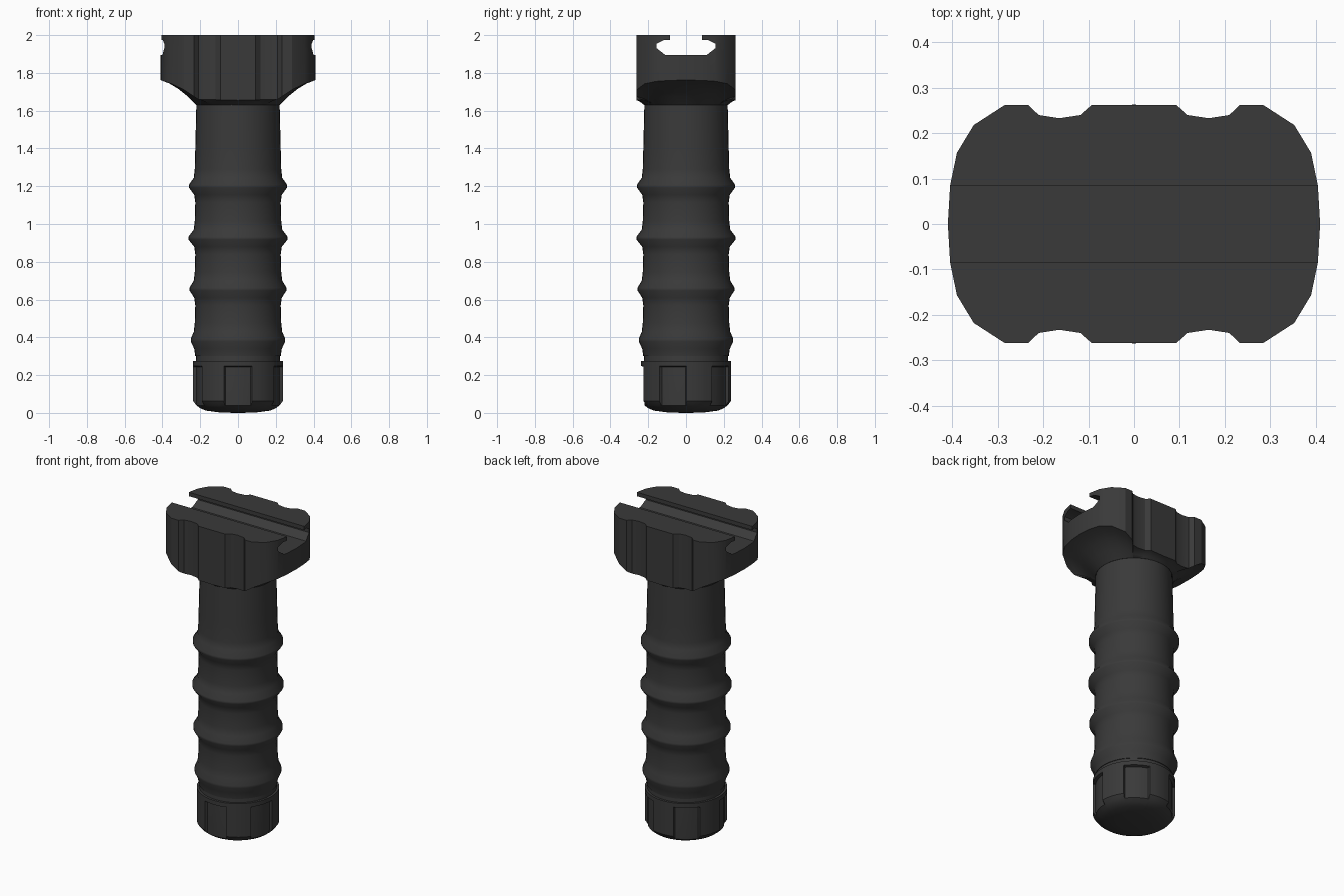
import bpy, bmesh
from math import sin, cos, radians, atan2, tau

if "Cube" in bpy.data.objects:
    bpy.data.objects.remove(bpy.data.objects["Cube"])

dark = bpy.data.materials.new("dark_polymer")
dark.diffuse_color = (0.042, 0.042, 0.042, 1)
dark.use_nodes = True
dark.node_tree.nodes["Principled BSDF"].inputs["Base Color"].default_value = dark.diffuse_color


def loft(name, rings):
    """Skin equal-length rings from bottom to top and cap both ends."""
    bm = bmesh.new()
    rows = [[bm.verts.new(p) for p in ring] for ring in rings]
    n = len(rows[0])
    for a, b in zip(rows, rows[1:]):
        for i in range(n):
            j = (i + 1) % n
            bm.faces.new((a[i], a[j], b[j], b[i]))
    bm.faces.new(rows[0][::-1])
    bm.faces.new(rows[-1])
    bmesh.ops.recalc_face_normals(bm, faces=bm.faces)
    me = bpy.data.meshes.new(name)
    bm.to_mesh(me)
    bm.free()
    ob = bpy.data.objects.new(name, me)
    bpy.context.collection.objects.link(ob)
    me.materials.append(dark)
    return ob


def smooth(ob, angle=30):
    bpy.ops.object.select_all(action='DESELECT')
    ob.select_set(True)
    bpy.context.view_layer.objects.active = ob
    bpy.ops.object.shade_smooth_by_angle(angle=radians(angle))


def interp(x, pts):
    for (x0, y0), (x1, y1) in zip(pts, pts[1:]):
        if x <= x1:
            return y0 + (y1 - y0) * (x - x0) / (x1 - x0)
    return pts[-1][1]


# Handle: turned shaft with four finger ridges
profile = [(0.224, 0.26), (0.222, 0.30)]
for z, r in ((0.385, 0.25), (0.655, 0.257), (0.925, 0.263), (1.2, 0.26)):
    profile += [(0.226, z - 0.085), (0.232, z - 0.045), (r, z - 0.007),
                (r, z + 0.007), (0.234, z + 0.045), (0.229, z + 0.09)]
profile += [(0.226, 1.4), (0.22, 1.65)]
SEG = 40
handle = loft("handle", [[(r * cos(tau * i / SEG), r * sin(tau * i / SEG), z)
                          for i in range(SEG)] for r, z in profile])
smooth(handle, 40)

# End cap: five recessed grip panels around the side
columns = []
for k in range(5):
    c = -90 + 72 * k
    columns += [(c + a, True) for a in (-17.5, -9, 0, 9, 17.5)]
    columns += [(c + a, False) for a in (18.5, 27, 36, 45, 53.5)]
cap_profile = [(0.10, 0.003, 1), (0.17, 0.012, 1), (0.20, 0.025, 1), (0.22, 0.04, 1),
               (0.237, 0.062, 1), (0.237, 0.243, 1), (0.237, 0.248, 0), (0.237, 0.275, 0)]
rings = [[(0.02 * cos(radians(a)), 0.02 * sin(radians(a)), 0) for a, _ in columns]]
for r, z, cut in cap_profile:
    ring = []
    for a, panel in columns:
        rr = min(r, 0.221) if panel and cut else r
        ring.append((rr * cos(radians(a)), rr * sin(radians(a)), z))
    rings.append(ring)
smooth(loft("end_cap", rings))

# Mount head: scalloped outline flaring out from the shaft
quarter = [(0.41, 0), (0.405, 0.085), (0.39, 0.157), (0.353, 0.218), (0.285, 0.262),
           (0.233, 0.262), (0.21, 0.24), (0.165, 0.233), (0.118, 0.24), (0.093, 0.262),
           (0, 0.262)]
half = quarter + [(-x, y) for x, y in quarter[-2::-1]]
outline = half + [(x, -y) for x, y in half[-2:0:-1]]
lower_edge = [(0, 1.655), (0.21, 1.66), (0.285, 1.71), (0.353, 1.743), (0.41, 1.762)]


def flare(t):
    ring = []
    for x, y in outline:
        a = atan2(y, x)
        ix, iy = 0.222 * cos(a), 0.222 * sin(a)
        zb = interp(abs(x), lower_edge)
        lift = 0.6 * t * (1 - t) * (zb - 1.63)
        ring.append((ix + (x - ix) * t, iy + (y - iy) * t, 1.63 + (zb - 1.63) * t + lift))
    return ring


head = loft("mount_head", [flare(t) for t in (0, 0.25, 0.5, 0.75, 1)]
            + [[(x, y, 2.0) for x, y in outline]])

# Rail slot cut along the head
slot_half = [(0.11, 1.895), (0.155, 1.93), (0.155, 1.955), (0.115, 1.975),
             (0.085, 1.975), (0.085, 2.1)]
slot = slot_half + [(-y, z) for y, z in slot_half[::-1]]
cutter = loft("slot_cutter", [[(x, y, z) for y, z in slot] for x in (-0.6, 0.6)])
cutter.hide_render = True
mod = head.modifiers.new("slot", 'BOOLEAN')
mod.operation = 'DIFFERENCE'
mod.solver = 'EXACT'
mod.object = cutter
bpy.context.view_layer.objects.active = head
bpy.ops.object.modifier_apply(modifier="slot")
bpy.data.objects.remove(cutter)
smooth(head)
